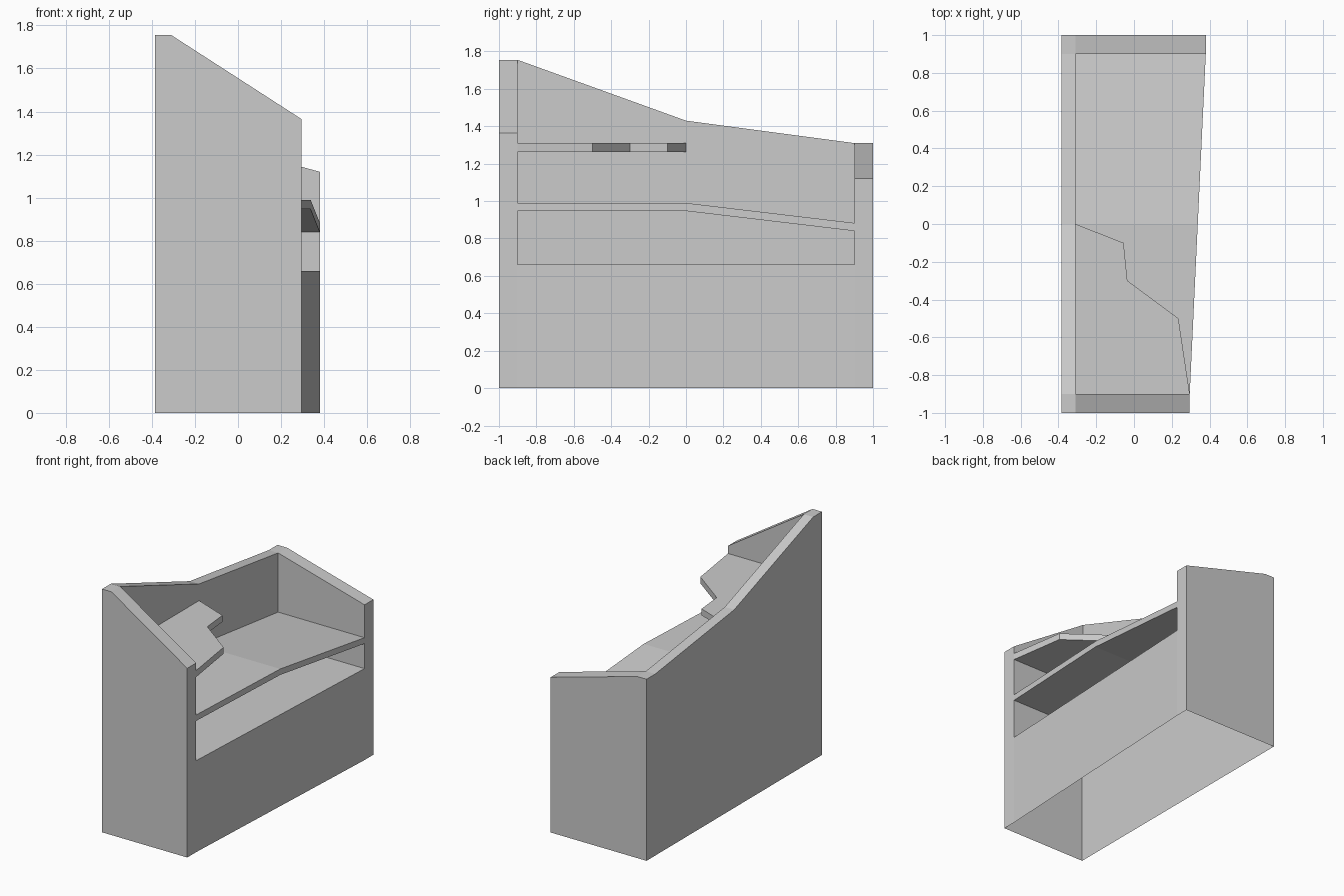
import bpy, bmesh

if "Cube" in bpy.data.objects:
    bpy.data.objects.remove(bpy.data.objects["Cube"])

FLOOR = 0.66
FRONT_A, FRONT_B = (0.295, -0.9), (0.38, 0.9)   # slanted open side


def finish(bm, name):
    bmesh.ops.remove_doubles(bm, verts=bm.verts, dist=1e-5)
    bmesh.ops.dissolve_limit(bm, angle_limit=0.005, verts=bm.verts, edges=bm.edges)
    bmesh.ops.recalc_face_normals(bm, faces=bm.faces)
    me = bpy.data.meshes.new(name)
    bm.to_mesh(me)
    bm.free()
    ob = bpy.data.objects.new(name, me)
    bpy.context.collection.objects.link(ob)
    return ob


def face(bm, pts):
    clean = [p for i, p in enumerate(pts) if p != pts[i - 1]]
    if len(clean) > 2:
        bm.faces.new([bm.verts.new(p) for p in clean])


# Cabinet: U-shaped wall (outer point, inner point, top height), open underneath
stations = [
    ((0.295, -1), FRONT_A, 1.365),
    ((-0.31, -1), (-0.31, -0.9), 1.755),
    ((-0.385, -1), (-0.31, -0.9), 1.755),
    ((-0.385, -0.9), (-0.31, -0.9), 1.755),
    ((-0.385, 0), (-0.31, 0), 1.43),
    ((-0.385, 0.9), (-0.31, 0.9), 1.31),
    ((-0.385, 1), (-0.31, 0.9), 1.31),
    ((-0.31, 1), (-0.31, 0.9), 1.31),
    ((0.38, 1), FRONT_B, 1.12),
]
bm = bmesh.new()
for (o1, i1, h1), (o2, i2, h2) in zip(stations, stations[1:]):
    face(bm, [(*o1, h1), (*o2, h2), (*i2, h2), (*i1, h1)])
    face(bm, [(*o1, 0), (*o2, 0), (*o2, h2), (*o1, h1)])
    if i1 != i2:
        face(bm, [(*i1, FLOOR), (*i2, FLOOR), (*i2, h2), (*i1, h1)])

# Exposed wall ends
for o, i, h in (stations[0], stations[-1]):
    face(bm, [(*o, 0), (*i, 0), (*i, FLOOR), (*i, h), (*o, h)])

# Front panel and compartment floor
face(bm, [(*FRONT_A, 0), (*FRONT_B, 0), (*FRONT_B, FLOOR), (*FRONT_A, FLOOR)])
inner = []
for _, i, _ in stations:
    if i not in inner:
        inner.append(i)
face(bm, [(*p, FLOOR) for p in inner])
finish(bm, "cabinet")


def slab(name, pieces, thickness):
    """Extrude top outlines (lists of xyz points) downwards as one slab."""
    bm = bmesh.new()
    for pts in pieces:
        face(bm, pts)
    bmesh.ops.remove_doubles(bm, verts=bm.verts, dist=1e-5)
    ext = bmesh.ops.extrude_face_region(bm, geom=bm.faces[:], use_keep_orig=True)
    moved = [g for g in ext["geom"] if isinstance(g, bmesh.types.BMVert)]
    bmesh.ops.translate(bm, verts=moved, vec=(0, 0, -thickness))
    return finish(bm, name)


# Worktop: flat half, then sloping half
mid = ((FRONT_A[0] + FRONT_B[0]) / 2, 0, 0.99)
back_mid = (-0.31, 0, 0.99)
slab("worktop", [
    [(-0.31, -0.9, 0.99), (*FRONT_A, 0.99), mid, back_mid],
    [back_mid, mid, (*FRONT_B, 0.883), (-0.31, 0.9, 0.883)],
], 0.043)

# Upper corner shelf with stepped edge
outline = [(-0.31, -0.9), FRONT_A, (0.235, -0.5), (-0.035, -0.3),
           (-0.055, -0.1), (-0.31, 0)]
slab("upper_shelf", [[(*p, 1.31) for p in outline]], 0.047)
